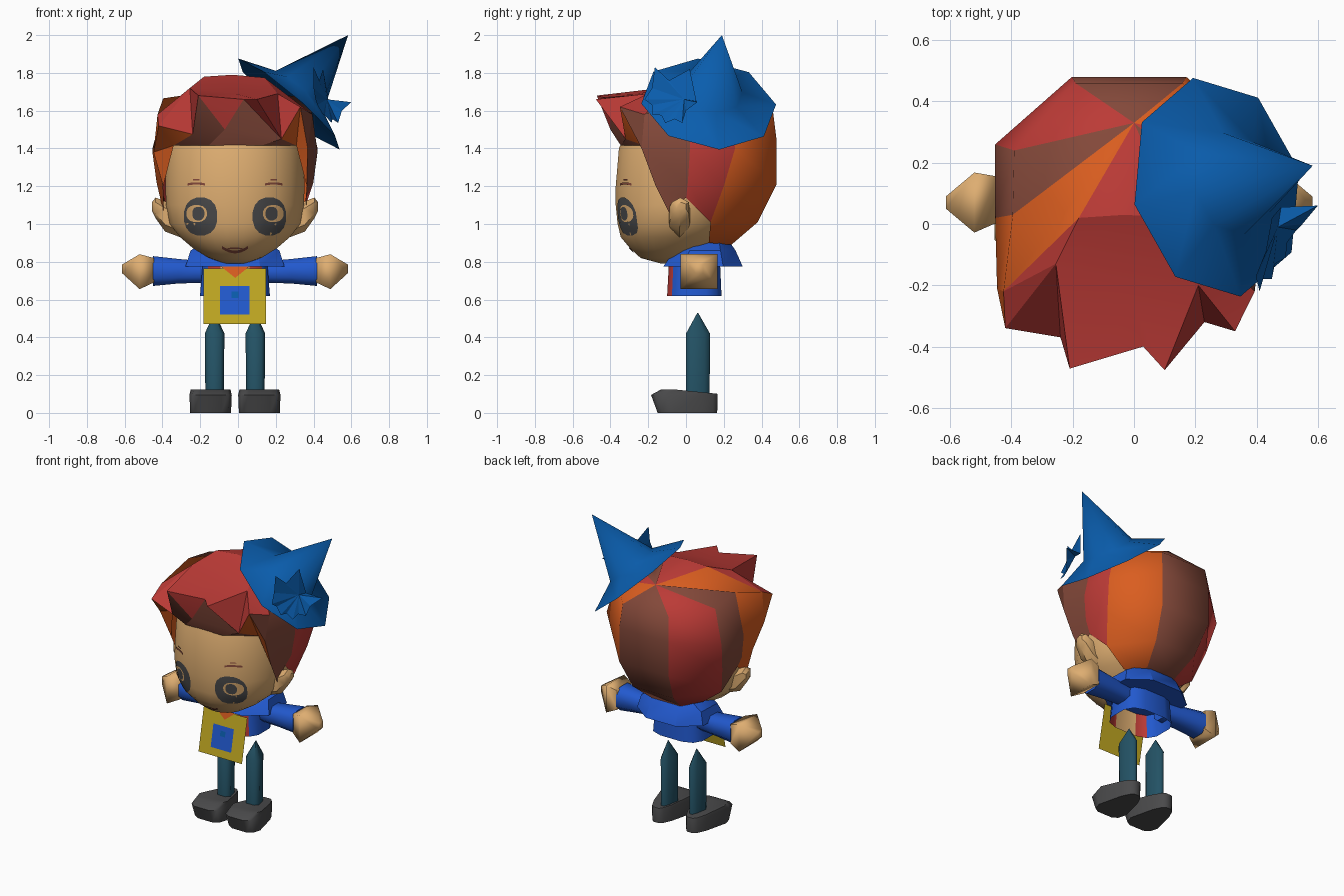
import bpy, math
from mathutils import Vector
from mathutils.bvhtree import BVHTree
import bmesh

if "Cube" in bpy.data.objects:
    bpy.data.objects.remove(bpy.data.objects["Cube"])

CX = -0.016  # symmetry plane of the figure


def material(name, r, g, b):
    m = bpy.data.materials.new(name)
    m.diffuse_color = (r, g, b, 1)
    m.use_nodes = True
    m.node_tree.nodes["Principled BSDF"].inputs["Base Color"].default_value = m.diffuse_color
    return m


RED = material("hair red", 0.50, 0.043, 0.037)
ORANGE = material("hair orange", 0.70, 0.11, 0.014)
BROWN = material("hair brown", 0.23, 0.066, 0.042)
SKIN = material("skin", 0.73, 0.42, 0.165)
HAT = material("hat blue", 0.003, 0.11, 0.42)
SHIRT = material("shirt blue", 0.016, 0.10, 0.62)
YELLOW = material("bag yellow", 0.53, 0.39, 0.016)
TEAL = material("trouser teal", 0.017, 0.085, 0.13)
GREY = material("dark grey", 0.068, 0.068, 0.07)


def build(name, verts, faces, mats, idx=None, angle=40, weld=False):
    me = bpy.data.meshes.new(name)
    me.from_pydata([tuple(v) for v in verts], [], faces)
    for m in mats:
        me.materials.append(m)
    for i, p in enumerate(me.polygons):
        p.material_index = idx[i] if idx else 0
    bm = bmesh.new()
    bm.from_mesh(me)
    if weld:
        bmesh.ops.remove_doubles(bm, verts=bm.verts, dist=0.0005)
    bmesh.ops.recalc_face_normals(bm, faces=bm.faces)
    bm.to_mesh(me)
    bm.free()
    ob = bpy.data.objects.new(name, me)
    bpy.context.collection.objects.link(ob)
    if angle:
        bpy.ops.object.select_all(action='DESELECT')
        ob.select_set(True)
        bpy.context.view_layer.objects.active = ob
        bpy.ops.object.shade_smooth_by_angle(angle=math.radians(angle))
    return ob


def outline(n, e):
    """Unit superellipse with n points."""
    pts = []
    for i in range(n):
        t = 2 * math.pi * (i + 0.5) / n
        c, s = math.cos(t), math.sin(t)
        pts.append((math.copysign(abs(c) ** (2 / e), c), math.copysign(abs(s) ** (2 / e), s)))
    k, l = max(p[0] for p in pts), max(p[1] for p in pts)
    return [(a / k, b / l) for a, b in pts]


def loft(rings, n, e, along='z', caps=(True, True)):
    """rings: (position, min a, max a, min b, max b) across the chosen axis."""
    verts, faces = [], []
    for p, a0, a1, b0, b1 in rings:
        for a, b in outline(n, e):
            q = ((a0 + a1) / 2 + a * (a1 - a0) / 2, (b0 + b1) / 2 + b * (b1 - b0) / 2)
            verts.append((q[0], q[1], p) if along == 'z' else (p, q[0], q[1]))
    for r in range(len(rings) - 1):
        for i in range(n):
            j = (i + 1) % n
            faces.append((r * n + i, r * n + j, r * n + n + j, r * n + n + i))
    if caps[0]:
        faces.append(tuple(range(n)))
    if caps[1]:
        faces.append(tuple(range((len(rings) - 1) * n, len(rings) * n)))
    return verts, faces


def sym(rows):
    """(z, half width, y0, y1) to loft rings around the symmetry plane."""
    return [(z, CX - h, CX + h, a, b) for z, h, a, b in rows]


def taper(verts, c, y0, y1, k):
    """Narrow the width around x = c to factor k between y0 and y1."""
    return [(c + (x - c) * (1 - (1 - k) * min(1, max(0, (y - y0) / (y1 - y0)))), y, z) for x, y, z in verts]


# Head
head_v, head_f = loft(sym([
    (0.79, .05, -.13, -.03), (0.82, .14, -.24, .05), (0.87, .22, -.295, .13),
    (0.93, .29, -.345, .21), (1.0, .345, -.362, .27), (1.1, .365, -.372, .32),
    (1.2, .368, -.372, .35), (1.4, .362, -.355, .35), (1.58, .30, -.28, .3)]), 24, 2.1)
build("head", head_v, head_f, [SKIN], angle=60)
tree = BVHTree.FromPolygons([Vector(v) for v in head_v], head_f)


def on_face(x, z, off):
    hit = tree.ray_cast(Vector((x, -2, z)), Vector((0, 1, 0)))[0]
    return (x, (hit.y if hit else -0.2) - off, z)


def blob(name, x, z, rx, rz, mat, off, n=16):
    v, f = [on_face(x, z, off)], []
    for k in (0.33, 0.67, 1.0):
        for a, b in outline(n, 2.3):
            v.append(on_face(x + rx * k * a, z + rz * k * b, off))
    for i in range(n):
        j = (i + 1) % n
        f.append((0, 1 + i, 1 + j))
        f += [(1 + r * n + i, 1 + r * n + n + i, 1 + r * n + n + j, 1 + r * n + j) for r in (0, 1)]
    build(name, v, f, [mat])


def stroke(name, x, z, half, bend, w, mat, n=8):
    v = []
    for i in range(n + 1):
        t = 2 * i / n - 1
        for s in (-1, 1):
            v.append(on_face(x + half * t, z + bend * t * t + s * w / 2, 0.006))
    build(name, v, [(2 * i, 2 * i + 2, 2 * i + 3, 2 * i + 1) for i in range(n)], [mat])


# Face details, ears, arms, legs and shoes on both sides
for side, s in (("left", -1), ("right", 1)):
    X = lambda u: CX + s * u
    blob(side + "_eye", X(.182), 1.04, .088, .1, GREY, .004)
    blob(side + "_iris", X(.203), 1.055, .054, .045, SKIN, .007)
    blob(side + "_pupil", X(.194), 1.055, .032, .036, GREY, .009)
    stroke(side + "_brow", X(.205), 1.215, .047, -.006, .012, BROWN)
    stroke(side + "_brow_mark", X(.205), 1.234, .018, 0, .006, BROWN)
    v, f = loft([(X(.29), -.08, .01, .93, 1.08), (X(.37), -.09, .02, .96, 1.12),
                 (X(.42), -.075, .015, 1.03, 1.14), (X(.44), -.05, .0, 1.07, 1.115)], 6, 2.3, 'x')
    build(side + "_ear", v, f, [SKIN])
    v, f = loft([(X(.14), .01, .13, .69, .80), (X(.30), .0, .15, .685, .815),
                 (X(.435), .0, .16, .672, .83)], 8, 2.6, 'x')
    build(side + "_sleeve", v, f, [SHIRT], angle=60)
    v, f = loft([(X(.43), .005, .155, .69, .82), (X(.505), -.028, .168, .655, .84),
                 (X(.598), .05, .09, .74, .785)], 4, 2, 'x')
    build(side + "_hand", v, f, [SKIN], angle=80)
    c = X(.108)
    v, f = loft([(.08, c - .054, c + .054, .0, .125), (.42, c - .058, c + .058, .0, .127),
                 (.53, c - .002, c + .002, .06, .064)], 8, 3)
    build(side + "_leg", taper(v, c, .01, .125, .35), f, [TEAL], angle=60)
    c = X(.129)
    v, f = loft([(0, c - .108, c + .108, -.15, .165), (.095, c - .112, c + .112, -.185, .168),
                 (.125, c - .105, c + .105, -.13, .165)], 12, 4)
    # shoe tops slope down and narrow towards the heel
    v = [(a, b, min(h, .118 - .1 * b) if h > .05 else h) for a, b, h in v]
    build(side + "_shoe", taper(v, c, -.03, .165, .4), f, [GREY], angle=50)

stroke("mouth", CX, .852, .07, .025, .015, BROWN)
stroke("upper_lip", CX, .872, .04, -.003, .007, BROWN)

# Torso, open at the hem, with red front corners and a bare centre
v, f = loft(sym([(.62, .185, -.1, .188), (.80, .17, -.09, .18)]), 12, 3.2, caps=(False, True))
idx = []
for q in f:
    y = sum(v[i][1] for i in q) / len(q)
    x = sum(v[i][0] for i in q) / len(q) - CX
    idx.append(0 if y > -.05 else 2 if abs(x) < .06 else 1)
build("shirt", v, f, [SHIRT, RED, SKIN], idx)

# Flared collar
v, f = loft(sym([(.775, .262, -.12, .30), (.86, .235, -.06, .262), (.92, .13, .03, .22)]), 8, 2.6)
build("collar", taper(v, CX, .15, .3, .85), f, [SHIRT], angle=30)


def panel(name, pts, off, mat):
    """Flat sheet on the forward-leaning bag plane."""
    build(name, [(x, -.108 - .2 * (.765 - z) - off, z) for x, z in pts],
          [tuple(range(len(pts)))], [mat], angle=0)


def rect(x0, x1, z0, z1):
    return [(x0, z0), (x1, z0), (x1, z1), (x0, z1)]


# Bag flap with patch, and scarf knot
panel("bag", rect(-.183, .147, .47, .765), 0, YELLOW)
panel("bag_patch", rect(-.095, .06, .522, .672), .004, SHIRT)
panel("patch_mark", rect(-.035, .003, .607, .642), .007, HAT)
panel("scarf", [(-.09, .775), (-.015, .715), (.06, .775)], .006, ORANGE)

# Hair shell: meridians from right front to right back, mirrored to the left
half = [
    [(.41, -.22, 1.58), (.38, .03, 1.665), (.375, .24, 1.63), (.175, .46, 1.60)],
    [(.385, -.235, 1.40), (.437, .02, 1.38), (.437, .26, 1.40), (.187, .48, 1.44)],
    [(.38, -.16, 1.20), (.415, .01, 1.22), (.40, .20, 1.20), (.187, .48, 1.21)],
    [(.378, -.09, 1.06), (.375, .0, 1.14), (.345, .13, 1.01), (.155, .38, 1.01)],
    [None, None, (.20, .12, .90), (.11, .24, .89)]]
V, F, I = [], [], []


def face(ci, *pts):
    F.append(tuple(range(len(V), len(V) + len(pts))))
    V.extend(pts)
    I.append(ci)  # 0 red, 1 orange, 2 brown


rings = []
for row in half:
    right = [p and (CX + p[0], p[1], p[2]) for p in row]
    rings.append(right + [p and (CX - p[0], p[1], p[2]) for p in reversed(row)])
A, W = rings[0], rings[1]
W[7] = (-.447, -.21, 1.38)  # the left lock sits wider
stripe = [2, 0, 1, 2, 0, 2, 1]
for a, b in zip(rings, rings[1:]):
    for i in range(7):
        if b[i] and b[i + 1]:
            face(stripe[i], a[i], a[i + 1], b[i + 1], b[i])
face(2, *rings[4][2:6])
crown, T0, T1 = (0, .33, 1.725), (.14, .02, 1.775), (-.18, .02, 1.78)
TM = (-.03, .03, 1.79)
for i in range(1, 6):
    face(stripe[i], crown, A[i], A[i + 1])
face(2, crown, T0, A[0], A[1])
face(1, crown, A[6], A[7], T1)
face(0, crown, T1, TM)
face(0, crown, TM, T0)
build("hair_shell", V, F, [RED, ORANGE, BROWN], I, angle=75, weld=True)

# Spiky fringe
V, F, I = [], [], []
F1, F2, F3 = (-.255, -.13, 1.72), (-.015, -.24, 1.69), (.21, -.20, 1.69)
Z1, Z2, B = (-.42, -.34, 1.52), (-.24, -.37, 1.475), (-.21, -.472, 1.68)
V1, N, C = (-.07, -.40, 1.50), (.03, -.40, 1.66), (.10, -.477, 1.66)
V2, D = (.23, -.32, 1.45), (.33, -.35, 1.62)
H = [(CX + u, y, 1.415) for u, y in ((-.325, -.22), (-.14, -.345), (.14, -.345), (.325, -.22))]
for tri in [(TM, T1, F1), (TM, F1, F2), (TM, F2, F3), (TM, F3, T0),
            (T1, A[7], F1), (F1, A[7], Z1), (F1, Z1, Z2), (F1, Z2, B), (F1, B, F2), (F2, B, N),
            (B, V1, N), (F2, N, C), (F2, C, F3), (N, V2, C), (F3, C, V2), (F3, V2, D),
            (F3, D, A[0]), (T0, F3, A[0])]:
    face(0, *tri)
for q in [(A[7], W[7], Z1), (Z1, W[7], H[0], Z2), (W[7], rings[2][7], H[0]),
          (V2, H[3], D), (D, H[3], W[0]), (W[0], H[3], rings[2][0])]:
    face(1, *q)
for q in [(Z2, B, V1), (V1, N, V2), (Z2, H[0], H[1], V1), (V1, H[1], H[2], V2), (V2, H[2], H[3]),
          (D, W[0], A[0])]:
    face(2, *q)
build("hair_fringe", V, F, [RED, ORANGE, BROWN], I, angle=25, weld=True)

# Tilted pointed hat with an eight-sided brim
base, tip = Vector((.27, .12, 1.635)), Vector((.583, .19, 2.0))
axis = (tip - base).normalized()
side = axis.cross(Vector((0, 1, 0))).normalized()
up = side.cross(axis)
v = []
for r, h in ((.365, 0), (.17, .085)):
    for i in range(8):
        t = math.radians(45 * i - 9)
        v.append(base + axis * h + r * (math.cos(t) * side + math.sin(t) * up))
v += [tip, base + axis * .05]
f = []
for i in range(8):
    j = (i + 1) % 8
    f += [(i, j, 8 + j, 8 + i), (8 + i, 8 + j, 16), (j, i, 17)]
build("hat", v, f, [HAT], angle=62)

# Pleated bow on the hat: two upper wings and a lower fan
bow = [(.40, -.165, 1.83), (.43, -.09, 1.76), (.45, .02, 1.82), (.48, .055, 1.65), (.60, .06, 1.645),
       (.55, .0, 1.60), (.53, -.02, 1.535), (.50, -.06, 1.555), (.495, -.11, 1.535), (.46, -.13, 1.575),
       (.45, -.18, 1.58), (.42, -.18, 1.63), (.41, -.22, 1.66), (.40, -.18, 1.72)]
v = [(.47, -.01, 1.66)] + bow
build("hat_bow", v, [(0, i, i % 14 + 1) for i in range(1, 15)], [HAT], angle=0)
